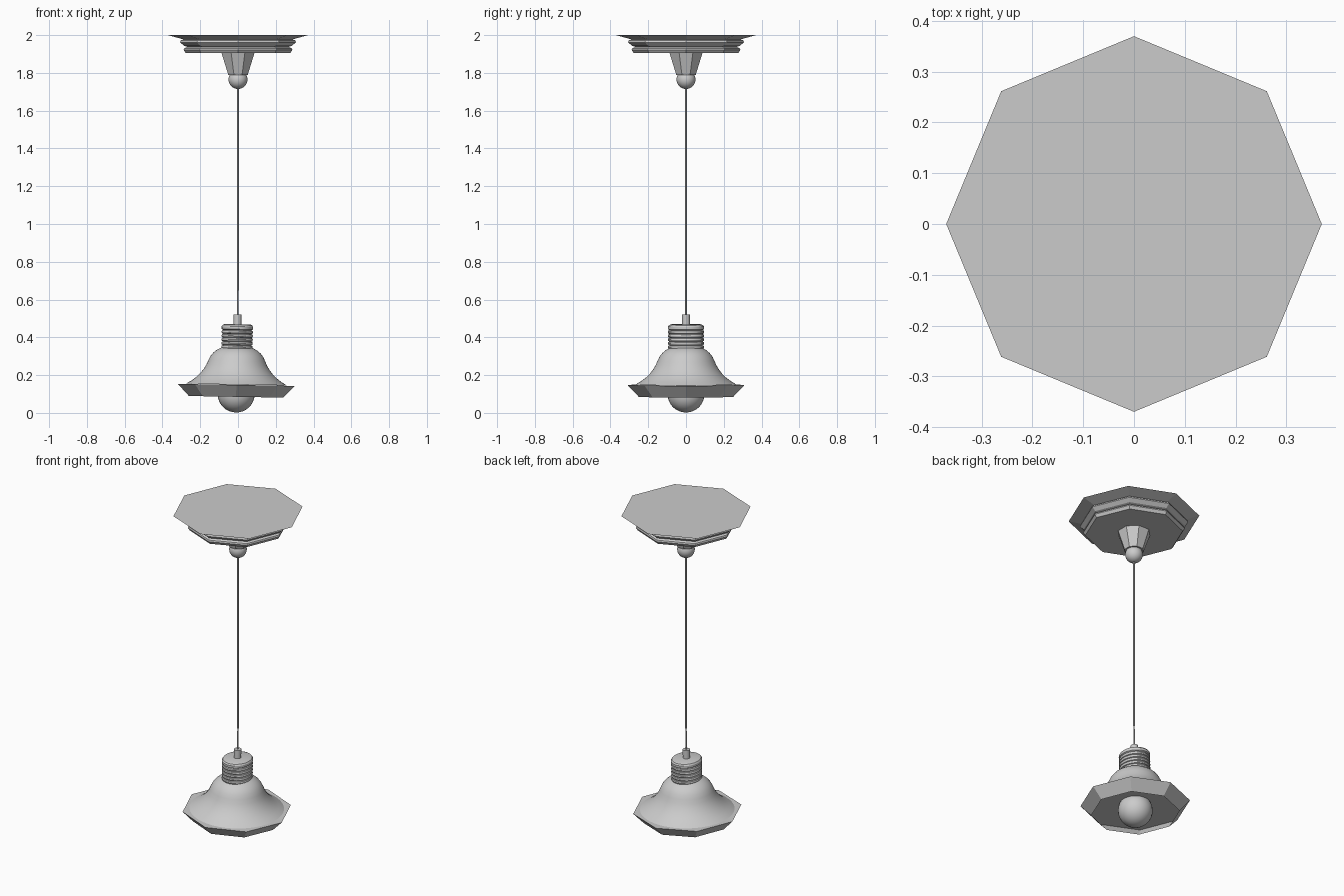
import bpy, bmesh, math
from mathutils import Matrix, Vector

if "Cube" in bpy.data.objects:
    bpy.data.objects.remove(bpy.data.objects["Cube"])


def lathe(name, profile, sides, turn=0.0, smooth=None, sx=1.0, sy=1.0, cap_top=False, cap_bottom=False):
    """Spin an (r, z) profile, listed top to bottom, around the z axis."""
    bm = bmesh.new()
    rings = []
    for r, z in profile:
        rings.append([bm.verts.new((r * sx * math.cos(turn + math.tau * i / sides),
                                    r * sy * math.sin(turn + math.tau * i / sides), z))
                      for i in range(sides)])
    for a, b in zip(rings, rings[1:]):
        for i in range(sides):
            j = (i + 1) % sides
            bm.faces.new((b[i], b[j], a[j], a[i]))
    if cap_top:
        bm.faces.new(rings[0])
    if cap_bottom:
        bm.faces.new(rings[-1][::-1])
    return finish(name, bm, smooth)


def ball(name, radius, z, smooth=60):
    bm = bmesh.new()
    bmesh.ops.create_uvsphere(bm, u_segments=32, v_segments=16, radius=radius,
                              matrix=Matrix.Translation((0, 0, z)))
    return finish(name, bm, smooth)


def finish(name, bm, smooth):
    me = bpy.data.meshes.new(name)
    bm.to_mesh(me)
    bm.free()
    ob = bpy.data.objects.new(name, me)
    bpy.context.collection.objects.link(ob)
    if smooth:
        bpy.ops.object.select_all(action='DESELECT')
        ob.select_set(True)
        bpy.context.view_layer.objects.active = ob
        bpy.ops.object.shade_smooth_by_angle(angle=math.radians(smooth))
    return ob


# Octagonal stepped ceiling plate
lathe("ceiling_plate", [(0.37, 2.0), (0.288, 1.977), (0.303, 1.972), (0.307, 1.962),
                        (0.285, 1.943), (0.268, 1.938), (0.285, 1.93), (0.288, 1.921),
                        (0.276, 1.904)], 8, cap_top=True, cap_bottom=True)

# Faceted cup and ball joint under the plate
lathe("ceiling_cup", [(0.094, 1.904), (0.056, 1.79)], 8, turn=math.pi / 8,
      cap_top=True, cap_bottom=True)
ball("ball_joint", 0.05, 1.765)

# Straight upper cord
HINGE = 0.65
lathe("upper_cord", [(0.005, 1.73), (0.005, HINGE)], 12, smooth=40, cap_top=True, cap_bottom=True)

# Hanging parts, tilted slightly below the hinge
hanging = []
hanging.append(lathe("lower_cord", [(0.004, HINGE), (0.004, 0.5)], 12, smooth=40,
                     cap_top=True, cap_bottom=True))
hanging.append(lathe("cord_grip", [(0.021, 0.52), (0.021, 0.46)], 16, smooth=40,
                     cap_top=True, cap_bottom=True))

# Ribbed socket neck, slightly oval
neck = [(0.068, 0.469), (0.078, 0.465), (0.083, 0.457), (0.083, 0.443), (0.075, 0.438)]
for k in range(5):
    z = 0.438 - 0.02 * k
    neck += [(0.081, z - 0.003), (0.083, z - 0.01), (0.081, z - 0.017), (0.075, z - 0.02)]
hanging.append(lathe("socket_neck", neck, 48, smooth=30, sx=1.0, sy=1.16,
                     cap_top=True, cap_bottom=True))

# Smooth bell shade
hanging.append(lathe("bell_shade", [(0.07, 0.348), (0.086, 0.343), (0.107, 0.332), (0.125, 0.317),
                                    (0.14, 0.298), (0.151, 0.275), (0.161, 0.252), (0.174, 0.23),
                                    (0.191, 0.208), (0.212, 0.187), (0.237, 0.168), (0.267, 0.15)],
                     64, smooth=40, cap_top=True))

# Octagonal rim, closed above and open below
hanging.append(lathe("shade_rim", [(0.31, 0.148), (0.25, 0.085)], 8, cap_top=True))

# Round bulb
hanging.append(ball("bulb", 0.098, 0.1))

pivot = Vector((0, 0, HINGE))
tilt = Matrix.Translation(pivot) @ Matrix.Rotation(math.radians(1.0), 4, 'Y') @ Matrix.Translation(-pivot)
for ob in hanging:
    ob.data.transform(tilt)
